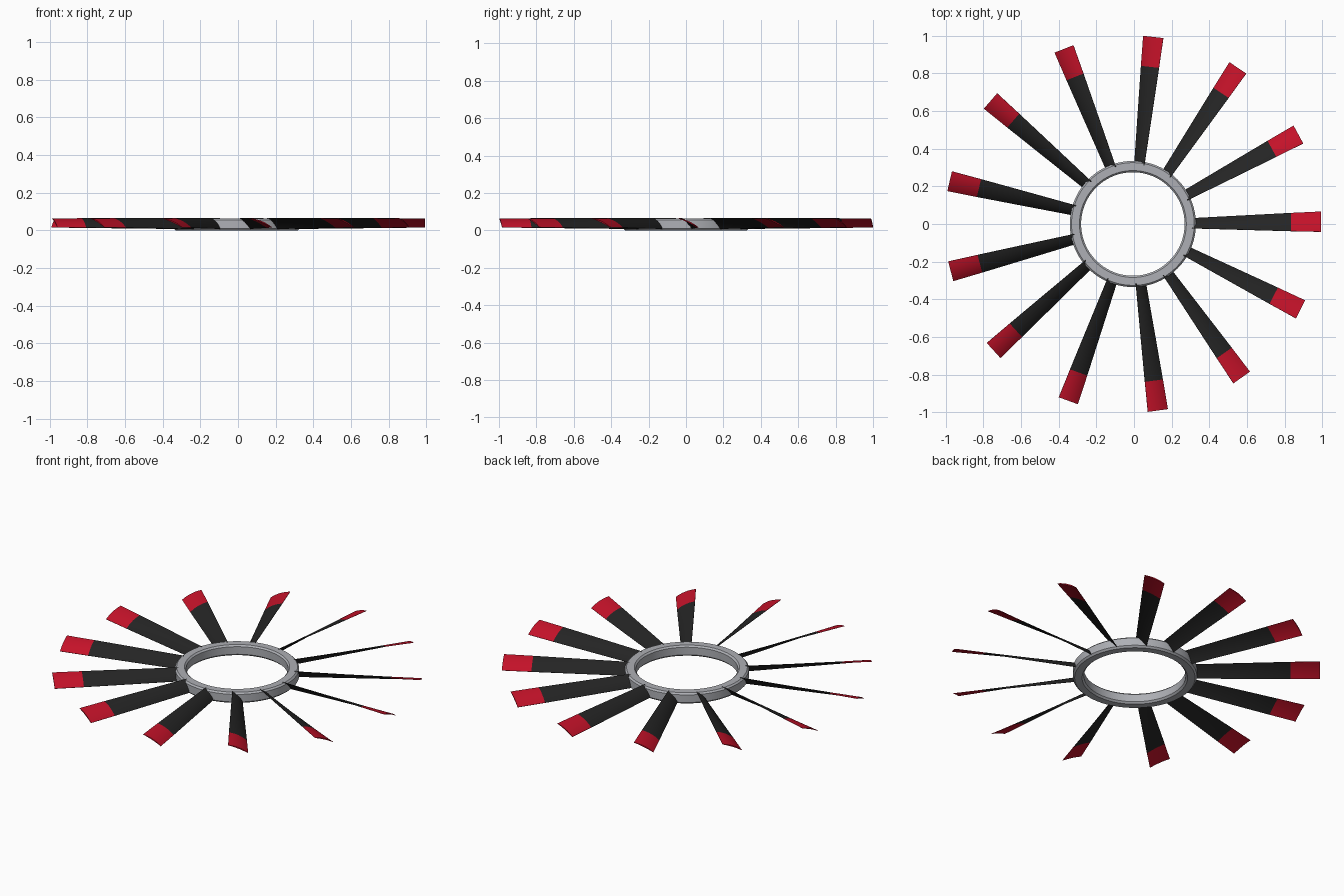
import bpy, bmesh, math
from mathutils import Matrix, Vector

if "Cube" in bpy.data.objects:
    bpy.data.objects.remove(bpy.data.objects["Cube"])

BLADES = 13
CENTRE = Vector((-0.006, 0.0, 0.0))
START = math.radians(0.7)


def material(name, rgb):
    m = bpy.data.materials.new(name)
    m.diffuse_color = (*rgb, 1)
    m.use_nodes = True
    m.node_tree.nodes["Principled BSDF"].inputs["Base Color"].default_value = m.diffuse_color
    return m


grey = material("light_grey", (0.42, 0.43, 0.46))
black = material("charcoal", (0.018, 0.018, 0.018))
red = material("red", (0.55, 0.006, 0.022))


def finish(name, bm, mats, angle):
    bmesh.ops.recalc_face_normals(bm, faces=bm.faces)
    me = bpy.data.meshes.new(name)
    bm.to_mesh(me)
    bm.free()
    for m in mats:
        me.materials.append(m)
    ob = bpy.data.objects.new(name, me)
    bpy.context.collection.objects.link(ob)
    bpy.ops.object.select_all(action='DESELECT')
    ob.select_set(True)
    bpy.context.view_layer.objects.active = ob
    bpy.ops.object.shade_smooth_by_angle(angle=math.radians(angle))
    return ob


# Hub ring: bevelled rectangular section swept round the axis
section = [(0.285, 0.0), (0.325, 0.0), (0.335, 0.010), (0.335, 0.055),
           (0.326, 0.064), (0.284, 0.064), (0.275, 0.055), (0.275, 0.010)]
bm = bmesh.new()
SEG = 96
loops = []
for i in range(SEG):
    a = 2 * math.pi * i / SEG
    loops.append([bm.verts.new(CENTRE + Vector((r * math.cos(a), r * math.sin(a), z)))
                  for r, z in section])
for i in range(SEG):
    p, q = loops[i], loops[(i + 1) % SEG]
    for j in range(len(section)):
        k = (j + 1) % len(section)
        bm.faces.new((p[j], q[j], q[k], p[k]))
finish("hub_ring", bm, [grey], 30)


# Blade section: thin cambered foil, high on the clockwise edge
def blade_section(width, z_low, z_high, camber, thick, n=8):
    lead, trail = Vector((-width / 2, z_high)), Vector((width / 2, z_low))
    chord = trail - lead
    up = Vector((-chord.y, chord.x)).normalized()
    top, low = [], []
    for i in range(n + 1):
        t = i / n
        bow = 4 * t * (1 - t)
        mid = lead + chord * t + up * camber * bow
        half = up * (0.0008 + thick / 2 * bow)
        top.append(mid + half)
        low.append(mid - half)
    return top + low[::-1]


# radius, width, low edge, high edge
stations = [(0.315, 0.054, 0.008, 0.066), (0.58, 0.076, 0.011, 0.065),
            (0.84, 0.097, 0.014, 0.064), (1.0, 0.108, 0.016, 0.063)]
for b in range(BLADES):
    bm = bmesh.new()
    spin = Matrix.Translation(CENTRE) @ Matrix.Rotation(START + 2 * math.pi * b / BLADES, 4, 'Z')
    rows = []
    for r, w, lo, hi in stations:
        rows.append([bm.verts.new(spin @ Vector((r, p.x, p.y)))
                     for p in blade_section(w, lo, hi, 0.006, 0.005)])
    for s in range(len(rows) - 1):
        p, q = rows[s], rows[s + 1]
        for j in range(len(p)):
            k = (j + 1) % len(p)
            f = bm.faces.new((p[j], q[j], q[k], p[k]))
            f.material_index = 1 if s == len(rows) - 2 else 0   # red tip
    bm.faces.new(rows[0])
    bm.faces.new(rows[-1]).material_index = 1
    finish(f"blade_{b + 1}", bm, [black, red], 40)
